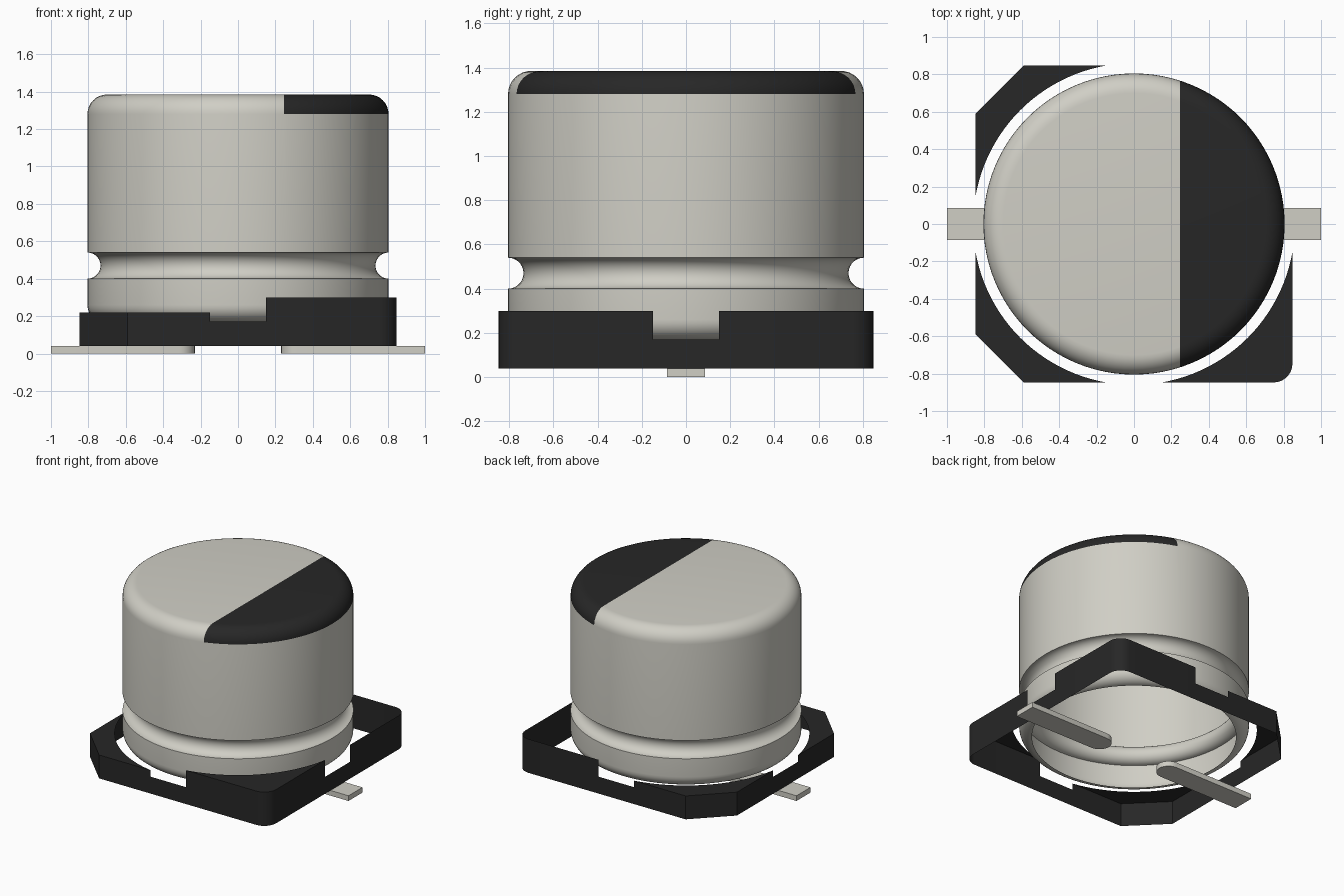
import bpy, bmesh
from math import sin, cos, pi, hypot, atan2
from mathutils import Vector

if "Cube" in bpy.data.objects:
    bpy.data.objects.remove(bpy.data.objects["Cube"])


def material(name, rgb):
    m = bpy.data.materials.new(name)
    m.use_nodes = True
    m.diffuse_color = (*rgb, 1)
    m.node_tree.nodes["Principled BSDF"].inputs["Base Color"].default_value = (*rgb, 1)
    return m


metal = material("warm grey metal", (0.63, 0.62, 0.56))
black = material("black plastic", (0.02, 0.02, 0.02))


def finish(name, bm, mats):
    mesh = bpy.data.meshes.new(name)
    bm.to_mesh(mesh)
    bm.free()
    ob = bpy.data.objects.new(name, mesh)
    bpy.context.collection.objects.link(ob)
    for m in mats:
        mesh.materials.append(m)
    bpy.ops.object.select_all(action='DESELECT')
    ob.select_set(True)
    bpy.context.view_layer.objects.active = ob
    bpy.ops.object.shade_smooth_by_angle(angle=0.6)
    return ob


def arc(cx, cy, r, a0, a1, n):
    return [(cx + r * cos(a0 + (a1 - a0) * i / n), cy + r * sin(a0 + (a1 - a0) * i / n))
            for i in range(n + 1)]


# Can: lathed shell, open underneath, with a crimped groove and rounded rims
R, TOP, RIM, SEG = 0.805, 1.385, 0.105, 96
profile = (arc(R - 0.09, 0.26, 0.09, -pi / 2, 0, 8)
           + arc(R, 0.47, 0.07, -pi / 2, -3 * pi / 2, 14)
           + arc(R - RIM, TOP - RIM, RIM, 0, pi / 2, 8))
bm = bmesh.new()
rings = [[bm.verts.new((r * cos(2 * pi * k / SEG), r * sin(2 * pi * k / SEG), z))
          for k in range(SEG)] for r, z in profile]
for low, high in zip(rings, rings[1:]):
    for k in range(SEG):
        j = (k + 1) % SEG
        bm.faces.new((low[k], low[j], high[j], high[k]))
bm.faces.new(rings[-1])

# Polarity mark: cut the cap along a straight line and colour one side
MARK = 0.245
cap = [f for f in bm.faces if f.calc_center_median().z > TOP - RIM]
geom = set(cap) | {e for f in cap for e in f.edges} | {v for f in cap for v in f.verts}
bmesh.ops.bisect_plane(bm, geom=list(geom), plane_co=(MARK, 0, 0), plane_no=(1, 0, 0))
for f in bm.faces:
    c = f.calc_center_median()
    f.material_index = int(c.z > TOP - RIM and c.x > MARK)
finish("can", bm, [metal, black])

# Base frame: thin walls, raised corners and a notch in the middle of each side
H, N, FLOOR, NOTCH = 0.847, 0.15, 0.04, 0.17
bm = bmesh.new()


def add_face(points, outward):
    f = bm.faces.new([bm.verts.new(p) for p in points])
    f.normal_update()
    if f.normal.dot(Vector(outward)) < 0:
        f.normal_flip()


def wall(a, b, height):
    add_face([(*a, FLOOR), (*b, FLOOR), (*b, height), (*a, height)],
             (a[0] + b[0], a[1] + b[1], 0))


def corner(sx, sy, height, rounded, covered):
    if rounded:
        bend = arc(H - 0.1, H - 0.1, 0.1, 0, pi / 2, 8)
    else:
        bend = [(H, 0.59), (0.59, H)]
    outer = [(sx * x, sy * y) for x, y in [(H, N)] + bend + [(N, H)]]
    for a, b in zip(outer, outer[1:]):
        wall(a, b, height)
    if covered:
        start = atan2(N, H)
        hole = arc(0, 0, hypot(N, H), pi / 2 - start, start, 24)[1:-1]
        inner = [(sx * x, sy * y) for x, y in hole]
        add_face([(*p, height) for p in outer + inner], (0, 0, 1))


corner(-1, -1, 0.22, False, True)
corner(-1, 1, 0.22, False, True)
corner(1, -1, 0.30, True, True)
corner(1, 1, 0.30, True, False)
for s in (-1, 1):
    wall((s * H, -N), (s * H, N), NOTCH)
    wall((-N, s * H), (N, s * H), NOTCH)
bmesh.ops.remove_doubles(bm, verts=bm.verts, dist=0.0001)
finish("base_frame", bm, [black])

# Leads: flat strips with a rounded inner end
W, INNER = 0.085, 0.23
for s, name in ((1, "left_lead"), (-1, "right_lead")):
    bm = bmesh.new()
    outline = [(1, -W), (1, W)] + arc(INNER + W, 0, W, pi / 2, 3 * pi / 2, 12)
    face = bm.faces.new([bm.verts.new((s * x, y, 0)) for x, y in outline])
    ext = bmesh.ops.extrude_face_region(bm, geom=[face])
    for v in ext["geom"]:
        if isinstance(v, bmesh.types.BMVert):
            v.co.z = FLOOR
    bmesh.ops.recalc_face_normals(bm, faces=bm.faces)
    finish(name, bm, [metal])
